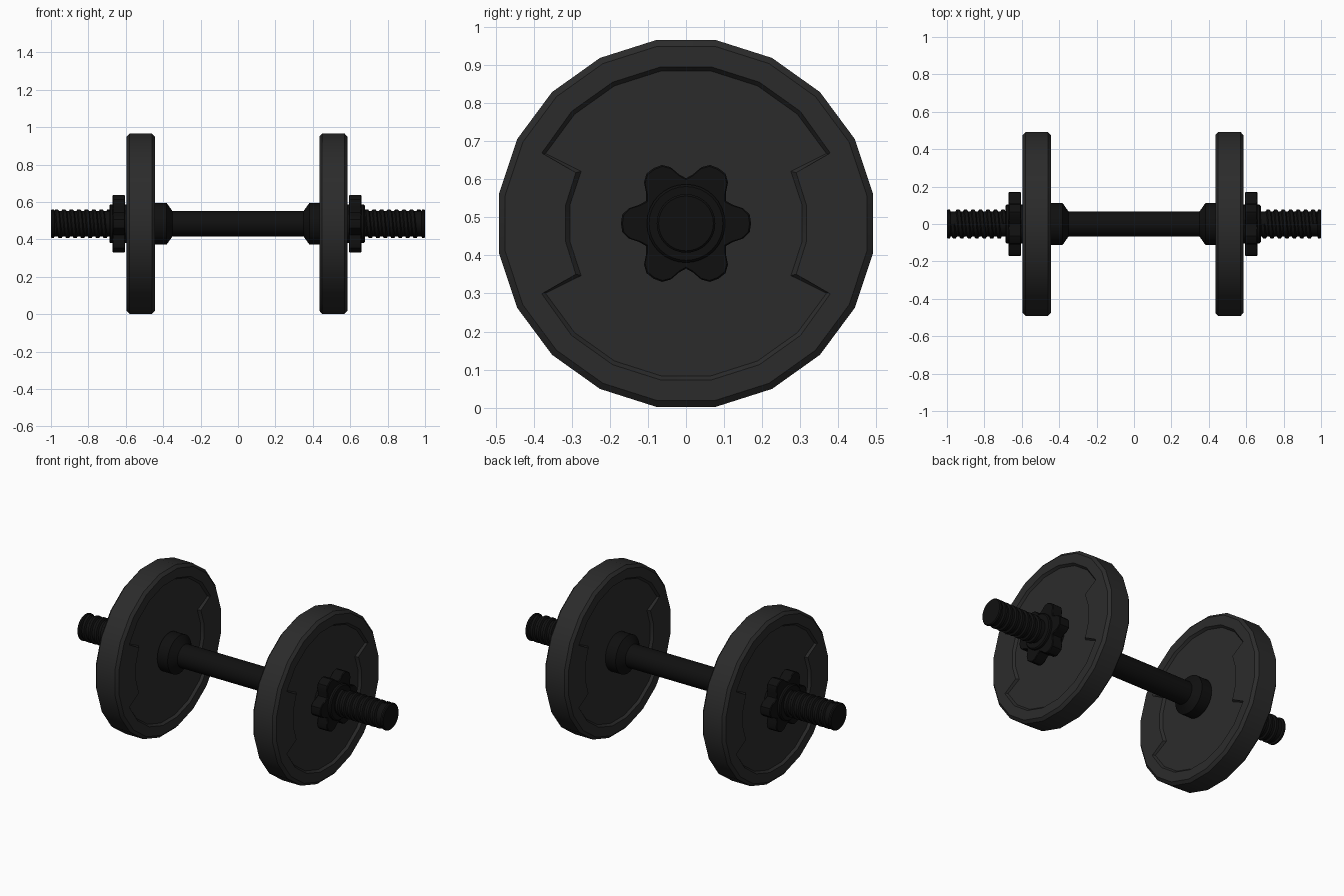
import bpy, bmesh, math

if "Cube" in bpy.data.objects:
    bpy.data.objects.remove(bpy.data.objects["Cube"])

CZ = 0.484                      # height of the bar axis
cos, sin, rad = math.cos, math.sin, math.radians


def material(name, v):
    m = bpy.data.materials.new(name)
    m.diffuse_color = (v, v, v, 1)
    m.use_nodes = True
    m.node_tree.nodes["Principled BSDF"].inputs["Base Color"].default_value = m.diffuse_color
    return m


RUBBER = material("rubber", 0.024)
BLACK = material("black_metal", 0.005)


def add_object(name, bm, mat):
    bmesh.ops.remove_doubles(bm, verts=bm.verts, dist=1e-5)
    bmesh.ops.recalc_face_normals(bm, faces=bm.faces)
    me = bpy.data.meshes.new(name)
    bm.to_mesh(me)
    bm.free()
    me.materials.append(mat)
    ob = bpy.data.objects.new(name, me)
    ob.location.z = CZ
    bpy.context.collection.objects.link(ob)
    return ob


def loft(name, rings, mat):
    """rings: list of (x, [(angle in degrees, radius), ...]), capped at both ends"""
    bm = bmesh.new()
    loops = [[bm.verts.new((x, r * cos(rad(a)), r * sin(rad(a)))) for a, r in ring]
             for x, ring in rings]
    n = len(loops[0])
    for p, q in zip(loops, loops[1:]):
        for i in range(n):
            j = (i + 1) % n
            bm.faces.new((p[i], p[j], q[j], q[i]))
    bm.faces.new(loops[0])
    bm.faces.new(loops[-1])
    return add_object(name, bm, mat)


def lathe(name, profile, mat, sides=32):
    circle = [360 * i / sides for i in range(sides)]
    return loft(name, [(x, [(a, r) for a in circle]) for x, r in profile], mat)


def plate(name, x):
    # 20-sided disc with a stepped recess in each face
    outer, edge, lip, floor = [], [], [], []
    for k in range(20):
        a = 9 + 18 * k
        fold = math.degrees(math.asin(abs(sin(rad(a)))))   # angle above the y axis
        step = abs(fold - 27) < 1
        entering = sin(rad(a)) * cos(rad(a)) > 0           # narrow side to wide side
        radii = [0.32, 0.425] if step else [0.32 if fold < 20 else 0.425]
        if step and not entering:
            radii.reverse()
        turn = (1 if entering else -1) if step else 0
        for r in radii:
            outer.append((a, 0.498))
            edge.append((a, 0.481))
            lip.append((a - 1.8 * turn, r))
            floor.append((a - 0.1 * turn, r - 0.011))
    h, d = 0.075, 0.014
    ob = loft(name, [(x - h + d, floor), (x - h, lip), (x - h, edge), (x - h + 0.015, outer),
                     (x + h - 0.015, outer), (x + h, edge), (x + h, lip), (x + h - d, floor)], RUBBER)
    ob.scale.z = 0.98


def star_nut(name, x0, x1):
    # six rounded lobes
    lobe = [(-22, .133), (-15, .156), (-8, .169), (0, .171), (8, .169), (15, .156), (22, .133), (30, .121)]
    ring = [(60 * k + a, r) for k in range(6) for a, r in lobe]
    small = [(a, r - 0.004) for a, r in ring]
    s = 0.004 if x1 > x0 else -0.004
    ob = loft(name, [(x0, small), (x0 + s, ring), (x1 - s, ring), (x1, small)], BLACK)
    ob.scale.z = 0.98


def thread(name, start):
    # one tooth swept along a helix
    bm = bmesh.new()
    vs = [bm.verts.new((x, 0, r)) for x, r in
          [(0, .064), (.008, .077), (.023, .077), (.031, .064)]]
    for a, b in zip(vs, vs[1:]):
        bm.edges.new((a, b))
    ob = add_object(name, bm, BLACK)
    ob.location.x = start
    m = ob.modifiers.new("helix", 'SCREW')
    m.axis = 'X'
    m.screw_offset = 0.04
    m.iterations = 7
    m.steps = m.render_steps = 28
    m.use_normal_calculate = True


# bar
lathe("bar", [(-1, .072), (-.995, .077), (-.985, .077), (-.98, .067),
              (.98, .067), (.985, .077), (.995, .077), (1, .072)], BLACK)

for side, s, shift in (("left", -1, 0.005), ("right", 1, -0.005)):
    # inner stop collar
    lathe(side + "_collar", [(s * .35, .067), (s * .382, .112), (s * .45, .112)], BLACK)
    # weight plate
    plate(side + "_plate", s * (.515 + shift))
    # clamping nut with its hub
    star_nut(side + "_nut", s * (.598 + shift), s * (.665 + shift))
    lathe(side + "_nut_hub", [(s * (.56 + shift), .103), (s * (.677 + shift), .103),
                              (s * (.683 + shift), .097)], BLACK)
    thread(side + "_thread", .672 if s > 0 else -.986)

# finish shading
bpy.ops.object.select_all(action='SELECT')
bpy.context.view_layer.objects.active = bpy.context.selected_objects[0]
bpy.ops.object.convert(target='MESH')
bpy.ops.object.shade_smooth_by_angle(angle=rad(30))
